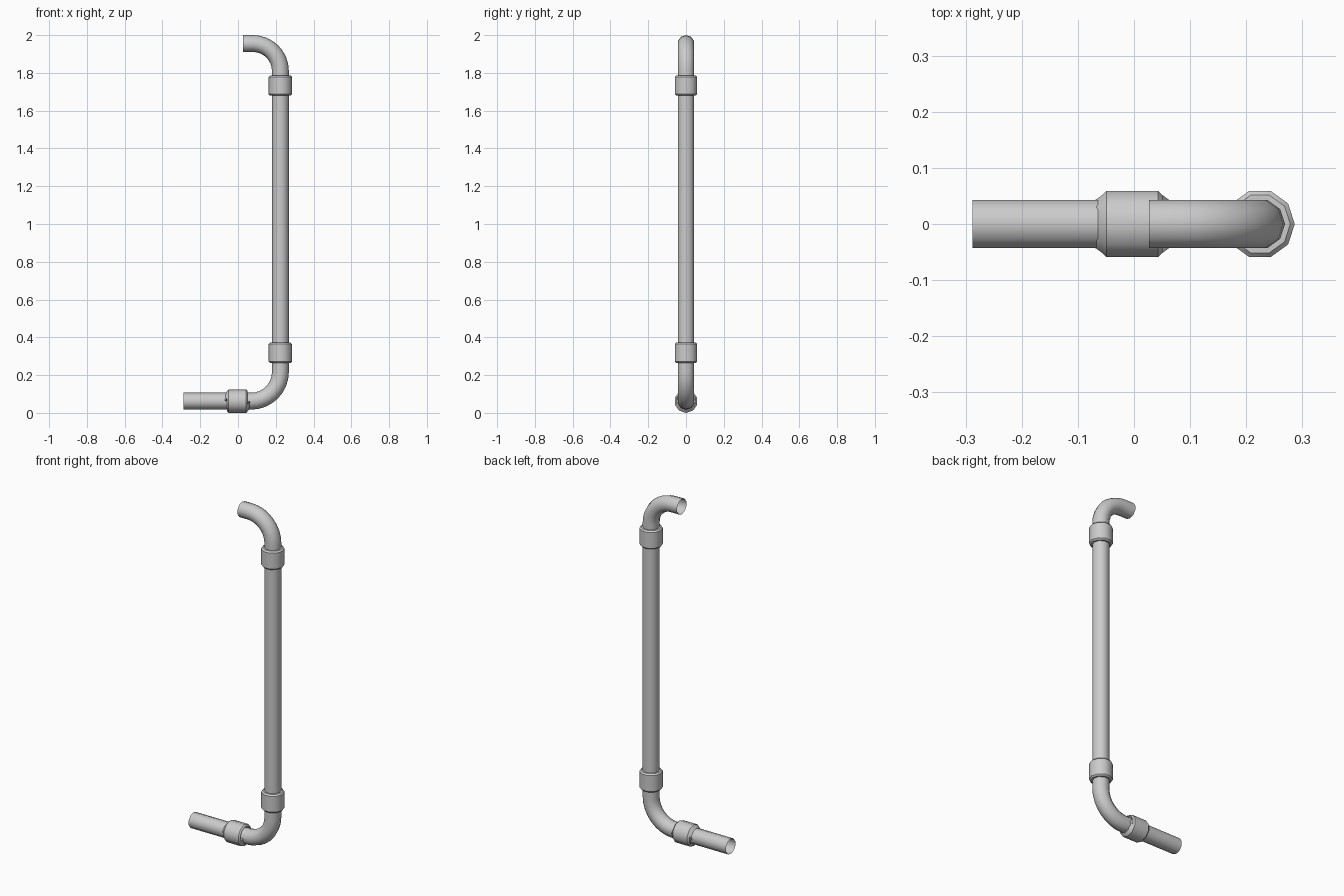
import bpy, bmesh, math
from mathutils import Vector

if "Cube" in bpy.data.objects:
    bpy.data.objects.remove(bpy.data.objects["Cube"])

SIDES = 10
R_PIPE, R_COLLAR = 0.0447, 0.062
X_V, Z_LOW, Z_TOP = 0.2245, 0.062, 1.9553


def sweep(name, path, radii):
    """Open tube along a path in the xz plane, one ring per point."""
    pts = [Vector((x, 0, z)) for x, z in path]
    bm = bmesh.new()
    rings = []
    for i, p in enumerate(pts):
        t = (pts[min(i + 1, len(pts) - 1)] - pts[max(i - 1, 0)]).normalized()
        # keep end rings square to the axes
        if i in (0, len(pts) - 1):
            t = Vector((1, 0, 0)) if abs(t.x) > abs(t.z) else Vector((0, 0, math.copysign(1, t.z)))
        n = Vector((t.z, 0, -t.x))
        rings.append([bm.verts.new(p + radii[i] * (n * math.cos(a) + Vector((0, math.sin(a), 0))))
                      for a in (2 * math.pi * k / SIDES for k in range(SIDES))])
    for a, b in zip(rings, rings[1:]):
        for k in range(SIDES):
            j = (k + 1) % SIDES
            bm.faces.new((a[k], a[j], b[j], b[k]))
    bmesh.ops.recalc_face_normals(bm, faces=bm.faces)
    me = bpy.data.meshes.new(name)
    bm.to_mesh(me)
    bm.free()
    ob = bpy.data.objects.new(name, me)
    bpy.context.collection.objects.link(ob)
    bpy.context.view_layer.objects.active = ob
    bpy.ops.object.select_all(action='DESELECT')
    ob.select_set(True)
    bpy.ops.object.shade_smooth_by_angle(angle=math.radians(40))
    return ob


def pipe(name, path):
    sweep(name, path, [R_PIPE] * len(path))


def elbow(name, x0, z0, z1, r):
    """Quarter bend from a horizontal start at (x0, z0) to the riser at height z1."""
    s = 1 if z1 > z0 else -1
    arc = [(X_V - r + r * math.sin(a), z0 + s * (r - r * math.cos(a)))
           for a in (math.pi / 2 * i / 8 for i in range(9))]
    pipe(name, [(x0, z0)] + arc + [(X_V, z1)])


def collar(name, cx, cz, vertical):
    """Chamfered sleeve closed down to the pipe at both ends."""
    h, c = 0.054, 0.008
    prof = [(-h, R_PIPE - 0.001), (-h, R_COLLAR - c), (-h + c, R_COLLAR),
            (h - c, R_COLLAR), (h, R_COLLAR - c), (h, R_PIPE - 0.001)]
    # tiny offset gives the end rings a direction
    path = [(cx, cz + d) if vertical else (cx + d, cz) for d, _ in prof]
    sweep(name, path, [r for _, r in prof])


# pipes
pipe("inlet_pipe", [(-0.2875, Z_LOW), (-0.003, Z_LOW)])
pipe("riser_pipe", [(X_V, 0.318), (X_V, 1.733)])

# elbows
elbow("lower_elbow", -0.003, Z_LOW, 0.318, 0.155)
elbow("upper_elbow", 0.027, Z_TOP, 1.733, 0.145)

# collars
collar("inlet_collar", -0.003, Z_LOW, False)
collar("lower_collar", X_V, 0.318, True)
collar("upper_collar", X_V, 1.733, True)
